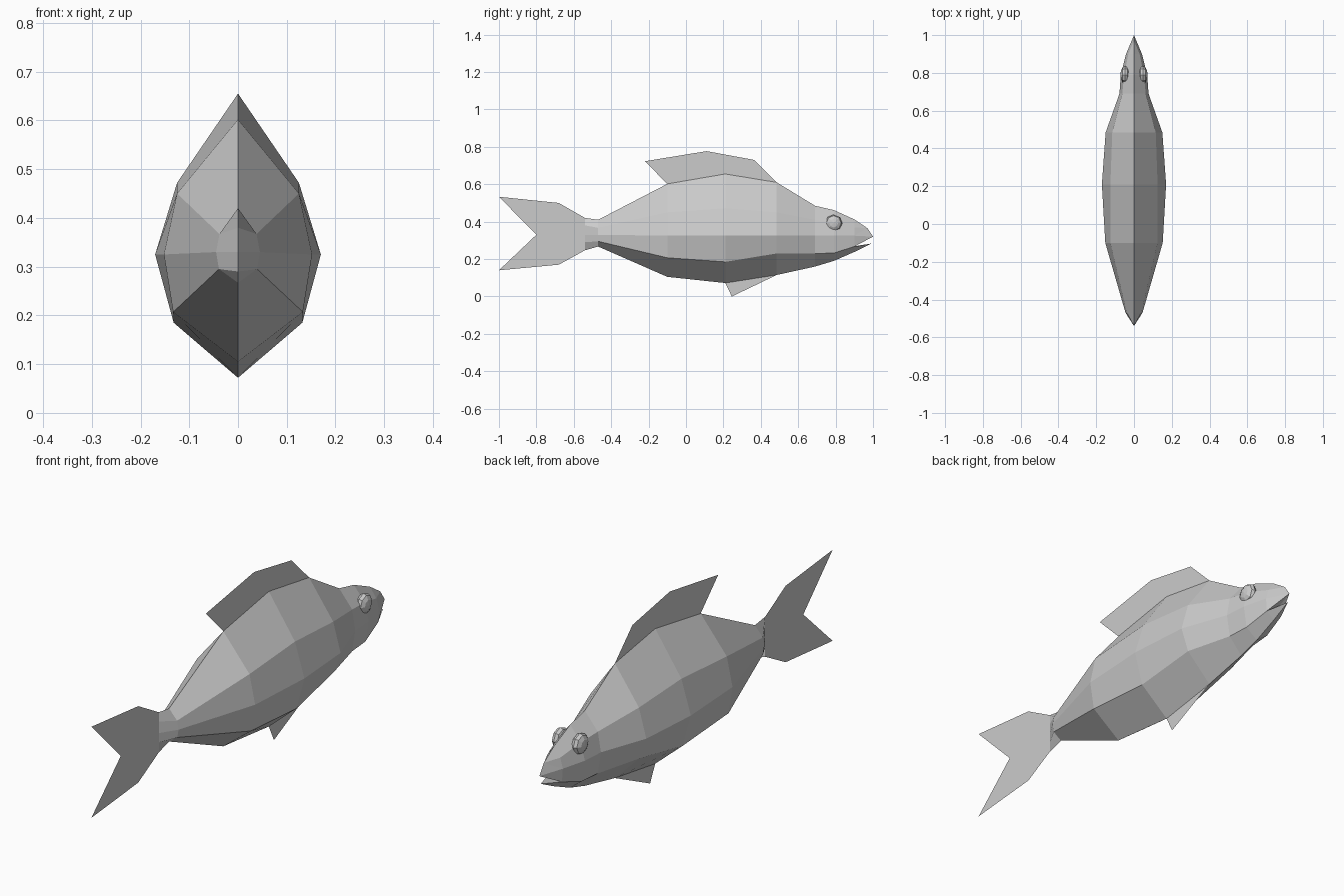
import bpy, bmesh, math
from mathutils import Matrix

if "Cube" in bpy.data.objects:
    bpy.data.objects.remove(bpy.data.objects["Cube"])


def make_object(name, verts, faces):
    mesh = bpy.data.meshes.new(name)
    mesh.from_pydata(verts, [], faces)
    mesh.update()
    ob = bpy.data.objects.new(name, mesh)
    bpy.context.collection.objects.link(ob)
    return ob


# Body half-sections, tail to head:
# y, top z, upper (x, z), side (x, z), lower (x, z), bottom z
sections = [
    (-0.54, 0.42, 0, 0.38, 0, 0.33, 0, 0.29, 0.247),
    (-0.47, 0.41, 0.038, 0.367, 0.045, 0.33, 0.039, 0.295, 0.267),
    (-0.10, 0.602, 0.125, 0.45, 0.152, 0.325, 0.133, 0.207, 0.105),
    (0.21, 0.655, 0.125, 0.472, 0.17, 0.325, 0.132, 0.185, 0.072),
    (0.485, 0.61, 0.115, 0.45, 0.15, 0.325, 0.115, 0.23, 0.115),
    (0.69, 0.485, 0.062, 0.41, 0.077, 0.325, 0.062, 0.23, 0.16),
    (0.79, 0.462, 0.052, 0.40, 0.07, 0.325, 0.055, 0.232, 0.19),
    (0.90, 0.412, 0.030, 0.37, 0.042, 0.325, 0.038, 0.267, 0.238),
]
verts, faces = [], []
for y, top, ux, uz, sx, sz, lx, lz, bottom in sections:
    verts += [(0, y, top), (ux, y, uz), (sx, y, sz), (lx, y, lz), (0, y, bottom)]
for r in range(len(sections) - 1):
    for i in range(4):
        a = r * 5 + i
        faces.append((a, a + 1, a + 6, a + 5))

# Open mouth: snout top, upper lip, lower lip, throat
top, upper, side, corner, bottom = range(len(verts) - 5, len(verts))
snout = len(verts)
lip, jaw, throat = snout + 1, snout + 2, snout + 3
verts += [(0, 0.97, 0.365), (0, 1.0, 0.32), (0, 0.99, 0.283), (0, 0.89, 0.267)]
faces += [(top, upper, snout), (upper, side, snout), (side, lip, snout),
          (side, corner, lip), (corner, throat, lip),
          (corner, jaw, throat), (corner, bottom, jaw)]
body = make_object("body", verts, faces)
mirror = body.modifiers.new("Mirror", 'MIRROR')
mirror.use_axis = (True, False, False)
mirror.merge_threshold = 0.0005

# Flat fins on the centre plane, as (y, z) outlines
fins = {
    "tail_fin": [(-0.54, 0.247), (-0.68, 0.17), (-1.0, 0.14), (-0.80, 0.33),
                 (-1.0, 0.533), (-0.68, 0.50), (-0.54, 0.42)],
    "dorsal_fin": [(-0.10, 0.602), (0.21, 0.655), (0.485, 0.61),
                   (0.365, 0.73), (0.11, 0.777), (-0.22, 0.723)],
    "belly_fin": [(0.21, 0.072), (0.245, 0.0), (0.485, 0.115)],
}
for name, outline in fins.items():
    make_object(name, [(0, y, z) for y, z in outline], [range(len(outline))])

# Eyes: flattened low-poly spheres
for name, s in (("eye_right", 1), ("eye_left", -1)):
    bm = bmesh.new()
    bmesh.ops.create_uvsphere(bm, u_segments=8, v_segments=6, radius=0.046)
    bm.transform(Matrix.Translation((s * 0.047, 0.79, 0.392))
                 @ Matrix.Diagonal((0.55, 1, 1, 1))
                 @ Matrix.Rotation(math.pi / 2, 4, 'Y'))
    mesh = bpy.data.meshes.new(name)
    bm.to_mesh(mesh)
    bm.free()
    bpy.context.collection.objects.link(bpy.data.objects.new(name, mesh))
